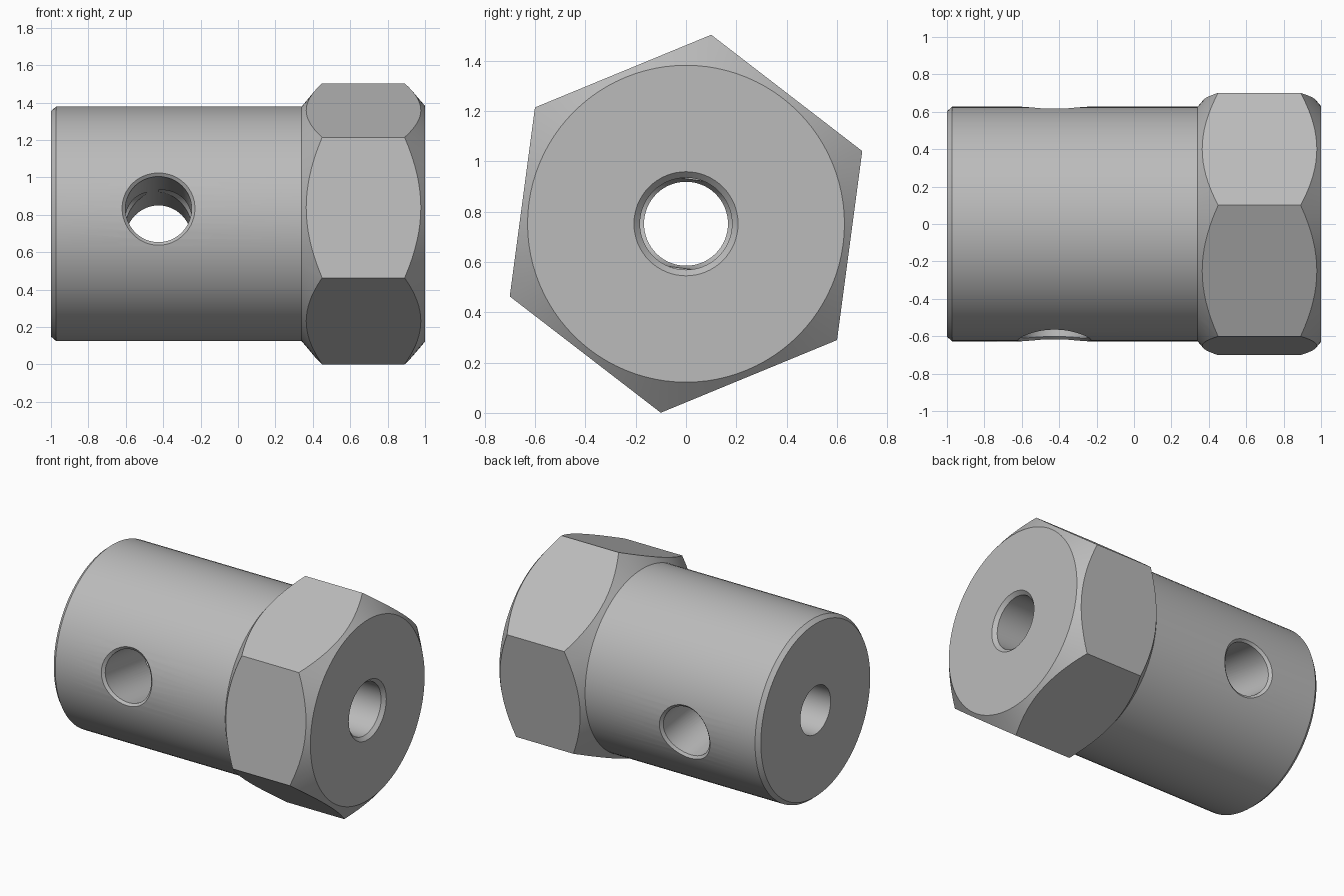
import bpy, bmesh, math
from mathutils import Matrix, Vector

if "Cube" in bpy.data.objects:
    bpy.data.objects.remove(bpy.data.objects["Cube"])

AXIS_Z = 0.752          # height of the main axis
TILT = math.radians(7.6)  # roll of the hexagon and the cross hole
BODY_R = 0.627
HEX_R = 0.758


def lathe(name, profile, segments, start=0.0, matrix=None, wrap=False):
    """Closed solid turned about local x from (x, radius) points.
    wrap=True bends the rings near the ends to follow the round body."""
    bm = bmesh.new()
    rings = []
    for x, r in profile:
        ring = []
        for i in range(segments):
            a = start + 2 * math.pi * i / segments
            y, z = r * math.cos(a), r * math.sin(a)
            px = x
            if wrap and abs(x) < 0.8:
                px = math.copysign(math.sqrt(x * x - y * y), x)
            ring.append(bm.verts.new((px, y, z)))
        rings.append(ring)
    for p, q in zip(rings, rings[1:]):
        for i in range(segments):
            j = (i + 1) % segments
            bm.faces.new((p[i], p[j], q[j], q[i]))
    bm.faces.new(rings[0])
    bm.faces.new(rings[-1])
    bmesh.ops.recalc_face_normals(bm, faces=bm.faces)
    bm.transform(matrix or Matrix.Translation((0, 0, AXIS_Z)))
    mesh = bpy.data.meshes.new(name)
    bm.to_mesh(mesh)
    bm.free()
    obj = bpy.data.objects.new(name, mesh)
    bpy.context.collection.objects.link(obj)
    return obj


def cut(target, tool, operation):
    """Apply a boolean and remove the tool object."""
    bpy.context.view_layer.objects.active = target
    mod = target.modifiers.new(operation, 'BOOLEAN')
    mod.operation = operation
    mod.solver = 'EXACT'
    mod.object = tool
    bpy.ops.object.modifier_apply(modifier=mod.name)
    bpy.data.objects.remove(tool)


# Turned blank: chamfered sleeve plus double-coned head
body = lathe("hex_sleeve", [
    (-1.0, 0.603), (-0.972, BODY_R), (0.34, BODY_R),
    (0.49, 0.806), (0.85, 0.806), (1.0, 0.63)], 96)

# Hexagonal flats, left with curved chamfer edges by the cones
hexagon = lathe("hex_tool", [(-1.2, HEX_R), (1.2, HEX_R)], 6,
                start=math.pi / 2 - TILT)
cut(body, hexagon, 'INTERSECT')

# Lengthwise bore: narrow on the left, wider with a countersink on the right
bore = lathe("bore_tool", [
    (-1.2, 0.167), (-0.425, 0.167), (-0.424, 0.183),
    (0.976, 0.183), (1.01, 0.217), (1.2, 0.217)], 64)
cut(body, bore, 'DIFFERENCE')

# Cross hole, square to a hexagon flat, with chamfered rims
ax = Vector((0, -math.cos(TILT), math.sin(TILT)))
az = Vector((1, 0, 0))
ay = az.cross(ax)
frame = Matrix((ax, ay, az)).transposed().to_4x4()
frame.translation = (-0.425, 0, AXIS_Z)
hole = lathe("cross_hole_tool", [
    (-0.9, 0.205), (-0.637, 0.205), (-0.609, 0.177),
    (0.609, 0.177), (0.637, 0.205), (0.9, 0.205)], 64,
    matrix=frame, wrap=True)
cut(body, hole, 'DIFFERENCE')

# Plain grey metal
grey = bpy.data.materials.new("grey_metal")
grey.diffuse_color = (0.5, 0.5, 0.5, 1)
grey.use_nodes = True
grey.node_tree.nodes["Principled BSDF"].inputs["Base Color"].default_value = grey.diffuse_color
body.data.materials.clear()
body.data.materials.append(grey)
for poly in body.data.polygons:
    poly.material_index = 0

# Smooth round faces, sharp edges
bpy.ops.object.select_all(action='DESELECT')
body.select_set(True)
bpy.context.view_layer.objects.active = body
bpy.ops.object.shade_smooth_by_angle(angle=math.radians(15))
